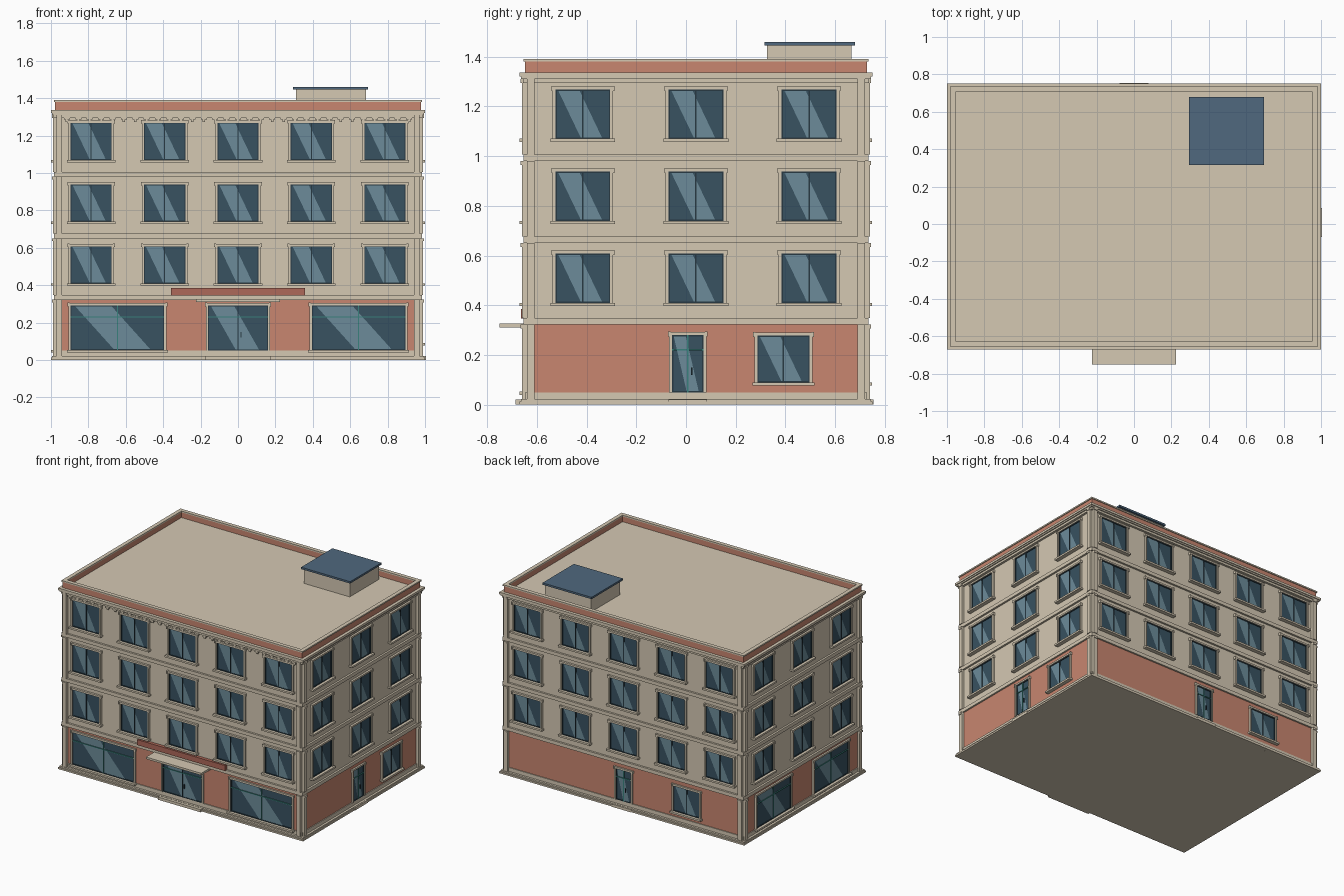
import bpy, bmesh

if "Cube" in bpy.data.objects:
    bpy.data.objects.remove(bpy.data.objects["Cube"])

HX, HY, CY = 0.97, 0.68, 0.04      # half width, half depth, y centre of the wall block
COLORS = {
    "cream": (0.66, 0.58, 0.45), "red": (0.58, 0.24, 0.16), "sign_red": (0.42, 0.14, 0.10),
    "glass": (0.04, 0.085, 0.12), "glare": (0.15, 0.26, 0.32), "teal": (0.04, 0.22, 0.20),
    "dark": (0.02, 0.04, 0.055), "blue": (0.08, 0.14, 0.21)}
mats = {}
for key, c in COLORS.items():
    mats[key] = bpy.data.materials.new(key)
    mats[key].diffuse_color = (*c, 1)

HALF = {"front": HX, "back": HX, "right": HY, "left": HY}
parts = {}


def part(name, color):
    return parts.setdefault(name, (bmesh.new(), color))[0]


def place(side, u, d, z):
    """u runs along the wall, d is the distance out of it."""
    return {"front": (u, CY - HY - d, z), "back": (-u, CY + HY + d, z),
            "right": (HX + d, CY + u, z), "left": (-HX - d, CY - u, z)}[side]


def box(name, color, side, u0, u1, d0, d1, z0, z1):
    bm = part(name, color)
    lo, hi = ([bm.verts.new(place(side, u, d, z)) for u, d in
               ((u0, d1), (u1, d1), (u1, d0), (u0, d0))] for z in (z0, z1))
    bm.faces.new(lo[::-1])
    bm.faces.new(hi)
    for i in range(4):
        j = (i + 1) % 4
        bm.faces.new((lo[i], lo[j], hi[j], hi[i]))


def ring(name, color, d0, d1, z0, z1):
    for s in HALF:
        h = HALF[s] + (d1 if s in ("front", "back") else d0)
        box(name, color, s, -h, h, d0, d1, z0, z1)


def opening(side, u, w, z0, z1, kind="window"):
    a, b = u - w / 2, u + w / 2
    t = 0.012
    box("window_glass", "glass", side, a, b, -0.01, 0.004, z0, z1)
    # diagonal reflection
    bm = part("glass_reflections", "glare")
    bm.faces.new([bm.verts.new(place(side, a + w * f, 0.006, z)) for f, z in
                  ((0.47, z0), (0.86, z0), (0.43, z1), (0.04, z1))])
    # surround
    for p, q in ((a - t, a), (b, b + t)):
        box("window_surrounds", "cream", side, p, q, 0, 0.015, z0, z1)
    box("window_surrounds", "cream", side, a - t, b + t, 0, 0.015, z1, z1 + t)
    for p in (a - t, b + t):
        box("window_surrounds", "cream", side, p - 0.005, p + 0.005, 0, 0.018, z1 - 0.005, z1 + t + 0.002)
    # sash edge and mullions
    for p in (a, b - 0.005):
        box("window_sashes", "dark", side, p, p + 0.005, 0.004, 0.009, z0, z1)
    for z in (z0, z1 - 0.005):
        box("window_sashes", "dark", side, a + 0.005, b - 0.005, 0.004, 0.009, z, z + 0.005)
    name, col = ("window_sashes", "dark") if kind in ("window", "entrance") else ("shop_mullions", "teal")
    box(name, col, side, u - 0.003, u + 0.003, 0.004, 0.010, z0, z1)
    if kind != "window":
        zt = z0 + (z1 - z0) * 0.74
        box("shop_mullions", "teal", side, a, b, 0.004, 0.011, zt - 0.003, zt + 0.003)
    if kind in ("window", "shop"):
        box("window_sills", "cream", side, a - 0.02, b + 0.02, 0, 0.029, z0 - 0.013, z0)
    else:
        box("door_handles", "dark", side, u + 0.014, u + 0.019, 0.004, 0.014, z0 + 0.07, z0 + 0.10)
        h = w / 2 + 0.015
        box("door_steps", "cream", side, u - h, u + h, 0, 0.045 if kind == "entrance" else 0.034, 0.0, 0.02)


# wall block and roof deck
box("walls", "cream", "front", -HX, HX, -2 * HY, 0, 0, 1.34)

# plinth, floor bands, cornice, parapet
ring("plinth", "cream", 0, 0.03, 0, 0.012)
ring("plinth", "cream", 0, 0.024, 0.012, 0.022)
ring("floor_bands", "cream", 0, 0.008, 0.022, 0.05)
for z in (0.322, 0.65, 0.98):
    ring("floor_bands", "cream", 0, 0.014, z, z + 0.026)
ring("cornice", "cream", 0, 0.016, 1.295, 1.31)
ring("cornice", "cream", 0, 0.024, 1.31, 1.32)
ring("cornice", "cream", 0, 0.03, 1.32, 1.336)
ring("parapet", "red", -0.012, 0.008, 1.336, 1.38)
ring("parapet_cap", "cream", -0.015, 0.014, 1.38, 1.39)

for side, h in HALF.items():
    # coloured ground floor
    box("ground_floor_panel", "red", side, -h + 0.03, h - 0.03, 0, 0.002, 0.05, 0.322)
    # corner pilasters, one length per storey
    for z0, z1 in ((0.022, 0.322), (0.348, 0.65), (0.676, 0.98), (1.006, 1.31)):
        for u0 in (-h, h - 0.03):
            box("corner_pilasters", "cream", side, u0, u0 + 0.03, 0, 0.02, z0, z1)
            box("corner_pilasters", "cream", side, u0, u0 + 0.03, 0, 0.025, z1 - 0.015, z1)
    # upper storey windows
    cols = (-0.785, -0.392, 0, 0.392, 0.785) if h == HX else (-0.455, 0, 0.455)
    for u in cols:
        for z in (0.41, 0.74, 1.07):
            opening(side, u, 0.22, z, z + 0.198)

# ground floor openings
for u in (-0.645, 0.645):
    opening("front", u, 0.5, 0.053, 0.292, "shop")
opening("front", 0, 0.32, 0.05, 0.292, "entrance")
for u in (-0.335, 0.335):
    opening("left", u, 0.4, 0.053, 0.292, "shop")
opening("right", -0.033, 0.125, 0.05, 0.28, "door")
opening("right", 0.352, 0.21, 0.09, 0.278)
opening("back", 0, 0.125, 0.05, 0.28, "door")
opening("back", 0.515, 0.21, 0.09, 0.278)

# entrance canopy and blank sign board
box("entrance_canopy", "cream", "front", -0.225, 0.225, 0, 0.11, 0.311, 0.326)
box("sign_board", "sign_red", "front", -0.358, 0.358, 0, 0.024, 0.346, 0.386)

# dentils under the front cornice
for i in range(31):
    u = -0.915 + i * 0.061
    box("front_dentils", "cream", "front", u - 0.016, u + 0.016, 0, 0.018, 1.285, 1.297)
    box("front_dentils", "cream", "front", u - 0.007, u + 0.007, 0, 0.014, 1.273, 1.285)

# roof access box with lid (d measured back from the front wall)
box("roof_hut", "cream", "front", 0.31, 0.685, -1.305, -0.965, 1.34, 1.445)
box("roof_hut_lid", "blue", "front", 0.295, 0.695, -1.32, -0.955, 1.445, 1.459)

for name, (bm, color) in parts.items():
    bmesh.ops.recalc_face_normals(bm, faces=bm.faces) if name != "glass_reflections" else None
    mesh = bpy.data.meshes.new(name)
    bm.to_mesh(mesh)
    bm.free()
    mesh.materials.append(mats[color])
    bpy.context.collection.objects.link(bpy.data.objects.new(name, mesh))

for m in bpy.data.materials:
    if m.users and not m.is_grease_pencil:
        m.use_nodes = True
        m.node_tree.nodes["Principled BSDF"].inputs["Base Color"].default_value = m.diffuse_color
